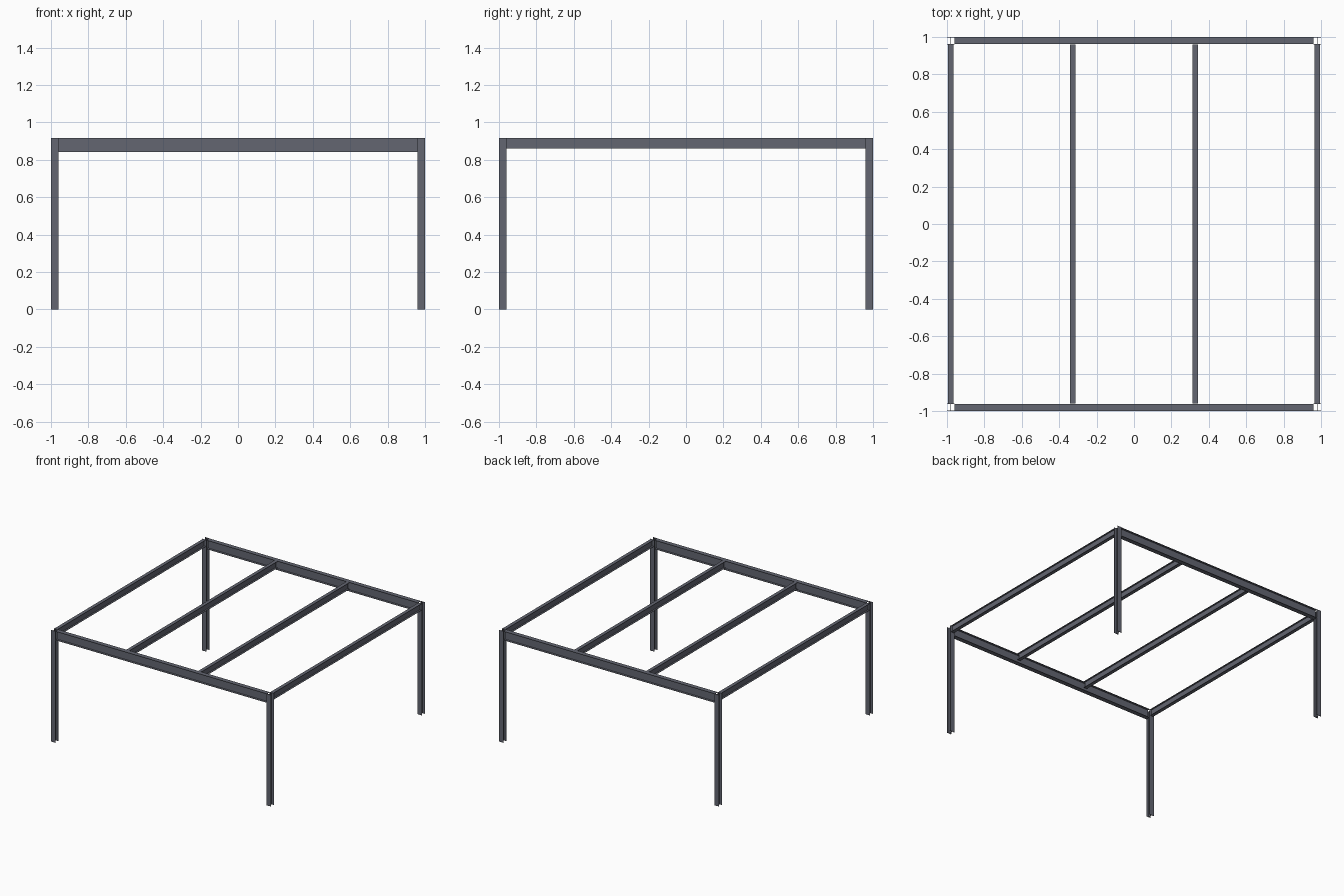
import bpy
import bmesh
from mathutils import Matrix, Vector

cube = bpy.data.objects.get("Cube")
if cube:
    bpy.data.objects.remove(cube)

STEEL = (0.125, 0.133, 0.165, 1.0)
steel = bpy.data.materials.new("dark_steel_grey")
steel.use_nodes = True
steel.diffuse_color = STEEL
steel.node_tree.nodes["Principled BSDF"].inputs["Base Color"].default_value = STEEL


def steel_section(name, start, end, depth_dir, depth, width, flange, web):
    """Extrude a rolled I-section from start to end, centred on that line."""
    start, end, up = Vector(start), Vector(end), Vector(depth_dir)
    along = (end - start).normalized()
    side = up.cross(along)
    w, t, h, i = width / 2, web / 2, depth / 2, depth / 2 - flange
    half = [(w, -h), (w, -i), (t, -i), (t, i), (w, i), (w, h)]
    outline = half + [(-a, b) for a, b in reversed(half)]

    bm = bmesh.new()
    ring = [bm.verts.new(start + side * a + up * b) for a, b in outline]
    cap = bm.faces.new(ring)
    grown = bmesh.ops.extrude_face_region(bm, geom=[cap], use_keep_orig=True)
    moved = [v for v in grown["geom"] if isinstance(v, bmesh.types.BMVert)]
    bmesh.ops.translate(bm, verts=moved, vec=end - start)
    bmesh.ops.recalc_face_normals(bm, faces=bm.faces)

    mesh = bpy.data.meshes.new(name)
    bm.to_mesh(mesh)
    bm.free()
    mesh.materials.append(steel)
    obj = bpy.data.objects.new(name, mesh)
    bpy.context.collection.objects.link(obj)
    return obj


TOP = 0.916
POST = 0.04
AXIS = 1 - POST / 2      # centre line of posts and edge beams
INNER = 1 - POST         # inside face of the posts
UP = (0, 0, 1)

# Corner posts, flanges facing front and back
for y, depth_name in ((-AXIS, "front"), (AXIS, "back")):
    for x, side_name in ((-AXIS, "right"), (AXIS, "left")):
        steel_section(f"{depth_name}_{side_name}_post", (x, y, 0), (x, y, TOP),
                      (0, 1, 0), POST, POST, 0.0035, 0.0024)

# Deep main beams across the front and back
MAIN = 0.074
for y, name in ((-AXIS, "front_main_beam"), (AXIS, "back_main_beam")):
    z = TOP - MAIN / 2
    steel_section(name, (-INNER, y, z), (INNER, y, z),
                  UP, MAIN, 0.037, 0.0033, 0.0022)

# Shallower joists running front to back, evenly spaced
JOIST = 0.055
for n, name in enumerate(("right_edge_joist", "right_inner_joist",
                          "left_inner_joist", "left_edge_joist")):
    x = -AXIS + n * 2 * AXIS / 3
    z = TOP - JOIST / 2
    steel_section(name, (x, -INNER, z), (x, INNER, z),
                  UP, JOIST, 0.029, 0.0028, 0.0019)
